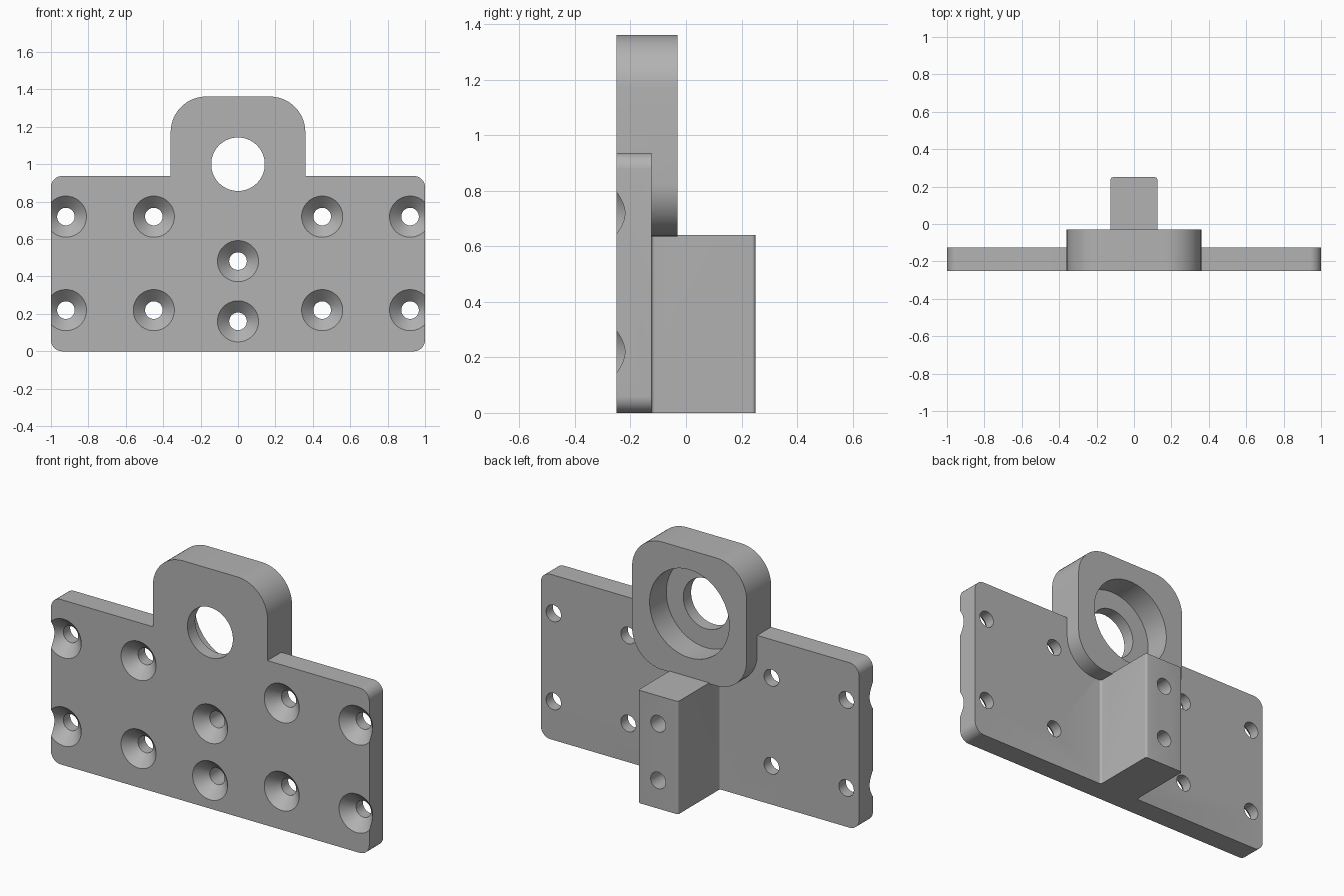
import bpy
import bmesh
from math import cos, sin, pi, radians

if "Cube" in bpy.data.objects:
    bpy.data.objects.remove(bpy.data.objects["Cube"])

FRONT, PLATE_BACK, BLOCK_BACK, POST_BACK = -0.25, -0.125, -0.03, 0.25

grey = bpy.data.materials.new("machined_grey")
grey.use_nodes = True
colour = (0.45, 0.45, 0.45, 1)
grey.diffuse_color = colour
grey.node_tree.nodes["Principled BSDF"].inputs["Base Color"].default_value = colour


def arc(cx, cy, r, start, end, steps=14):
    angles = [radians(start + (end - start) * i / steps) for i in range(steps + 1)]
    return [(cx + r * cos(a), cy + r * sin(a)) for a in angles]


def rounded_rect(w, low, high, r):
    """Outline of half width w with four round corners."""
    return (arc(w - r, high - r, r, 0, 90) + arc(r - w, high - r, r, 90, 180)
            + arc(r - w, low + r, r, 180, 270) + arc(w - r, low + r, r, 270, 360))


def finish(name, bm):
    bmesh.ops.recalc_face_normals(bm, faces=bm.faces)
    mesh = bpy.data.meshes.new(name)
    bm.to_mesh(mesh)
    bm.free()
    mesh.materials.append(grey)
    obj = bpy.data.objects.new(name, mesh)
    bpy.context.collection.objects.link(obj)
    return obj


def prism(name, outline, offset):
    """Extrude a closed outline of 3D points."""
    bm = bmesh.new()
    face = bm.faces.new([bm.verts.new(p) for p in outline])
    extruded = bmesh.ops.extrude_face_region(bm, geom=[face])["geom"]
    verts = [v for v in extruded if isinstance(v, bmesh.types.BMVert)]
    bmesh.ops.translate(bm, verts=verts, vec=offset)
    return finish(name, bm)


def bore(name, x, z, profile, steps=64):
    """Cutter turned about a front-to-back axis from (radius, y) pairs."""
    bm = bmesh.new()
    rings = [[bm.verts.new((x + r * cos(2 * pi * i / steps), y,
                            z + r * sin(2 * pi * i / steps))) for i in range(steps)]
             for r, y in profile]
    for a, b in zip(rings, rings[1:]):
        for i in range(steps):
            j = (i + 1) % steps
            bm.faces.new((a[i], a[j], b[j], b[i]))
    bm.faces.new(rings[0])
    bm.faces.new(rings[-1])
    cutter = finish(name, bm)
    cutter.hide_render = True
    return cutter


def combine(target, other, operation):
    mod = target.modifiers.new(operation.lower(), "BOOLEAN")
    mod.operation, mod.solver, mod.object = operation, "EXACT", other
    bpy.context.view_layer.objects.active = target
    bpy.ops.object.modifier_apply(modifier=mod.name)
    bpy.data.objects.remove(other)


# Mounting plate
bracket = prism("bearing_bracket",
                [(x, FRONT, z) for x, z in rounded_rect(1, 0, 0.937, 0.06)],
                (0, PLATE_BACK - FRONT, 0))

# Bearing block
block = prism("bearing_block",
              [(x, FRONT, z) for x, z in rounded_rect(0.36, 0.636, 1.362, 0.19)],
              (0, BLOCK_BACK - FRONT, 0))
combine(bracket, block, "UNION")

# Rear post with rounded edges and a small fillet at its foot
half, r = 0.125, 0.012
side = ([(half + r, -0.2)] + arc(half + r, PLATE_BACK + r, r, 270, 180, 5)
        + arc(half - r, POST_BACK - r, r, 0, 90, 5))
outline = side + [(-x, y) for x, y in reversed(side)]
post = prism("rear_post", [(x, y, 0) for x, y in outline], (0, 0, 0.641))
combine(bracket, post, "UNION")

# Shaft hole and bearing pocket
combine(bracket, bore("bearing_bore", 0, 1.0,
                      [(0.143, -0.3), (0.143, -0.18), (0.25, -0.18), (0.25, 0.1)], 96),
        "DIFFERENCE")

# Countersunk screw holes
spots = [(x, z) for x in (-0.92, -0.45, 0.45, 0.92) for z in (0.22, 0.72)]
spots += [(0, 0.16), (0, 0.482)]
for x, z in spots:
    screw = bore("screw_hole", x, z,
                 [(0.13, FRONT - 0.02), (0.047, FRONT + 0.063), (0.047, 0.3)])
    combine(bracket, screw, "DIFFERENCE")

bpy.ops.object.select_all(action="DESELECT")
bracket.select_set(True)
bpy.context.view_layer.objects.active = bracket
bpy.ops.object.shade_smooth_by_angle(angle=radians(30))
